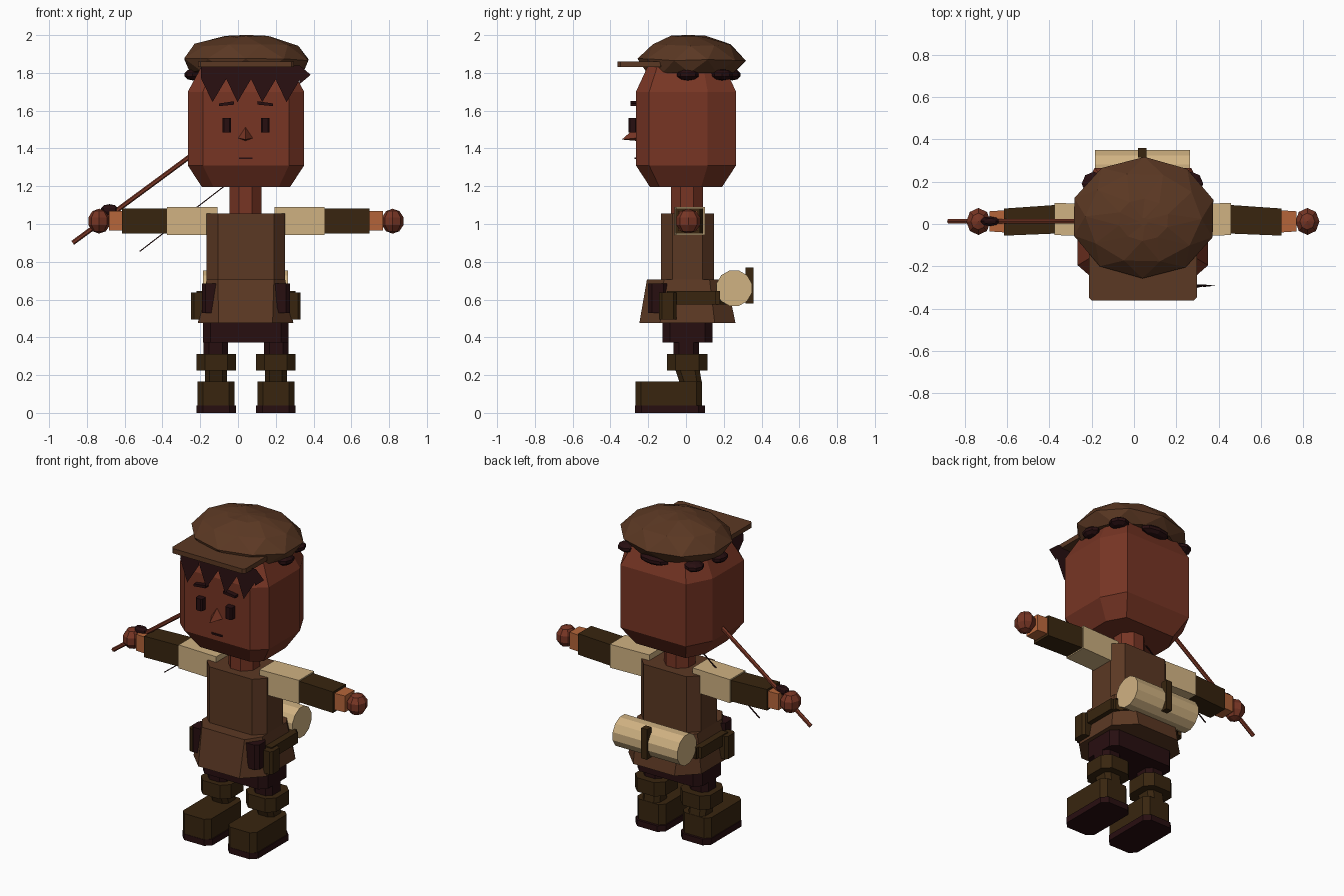
import bpy, bmesh, math, random
from mathutils import Vector

if "Cube" in bpy.data.objects:
    bpy.data.objects.remove(bpy.data.objects["Cube"])

random.seed(4)
CX = 0.042  # body centre line


def mat(name, hexcol):
    m = bpy.data.materials.new(name)
    lin = [((int(hexcol[i:i + 2], 16) / 255 + 0.055) / 1.055) ** 2.4 for i in (0, 2, 4)]
    m.diffuse_color = (*lin, 1)
    m.use_nodes = True
    m.node_tree.nodes["Principled BSDF"].inputs["Base Color"].default_value = m.diffuse_color
    return m


SKIN = mat("skin", "773524")
COAT = mat("coat_brown", "5B3823")
DARK = mat("dark_leather", "38250F")
TAN = mat("tan_cloth", "D0B282")
WRIST = mat("wrist_orange", "B5653A")
MAROON = mat("dark_maroon", "270E10")


def finish(name, bm, m):
    bmesh.ops.recalc_face_normals(bm, faces=bm.faces)
    me = bpy.data.meshes.new(name)
    bm.to_mesh(me)
    bm.free()
    me.materials.append(m)
    ob = bpy.data.objects.new(name, me)
    bpy.context.collection.objects.link(ob)
    return ob


def loft(name, rings, m):
    """Skin a stack of equal-sized point rings and cap both ends."""
    bm = bmesh.new()
    vs = [[bm.verts.new(p) for p in r] for r in rings]
    n = len(vs[0])
    for a, b in zip(vs, vs[1:]):
        for i in range(n):
            bm.faces.new((a[i], a[(i + 1) % n], b[(i + 1) % n], b[i]))
    bm.faces.new(vs[0])
    bm.faces.new(vs[-1])
    return finish(name, bm, m)


def octo(x0, x1, y0, y1, z, cx, cf, cb=None):
    """Rectangle ring with cut corners; cf / cb are front and back cuts."""
    cb = cf if cb is None else cb
    return [(x0 + cx, y0, z), (x1 - cx, y0, z), (x1, y0 + cf, z), (x1, y1 - cb, z),
            (x1 - cx, y1, z), (x0 + cx, y1, z), (x0, y1 - cb, z), (x0, y0 + cf, z)]


def block(name, x0, x1, y0, y1, z0, z1, m, cut=0.0):
    if cut:
        return loft(name, [octo(x0, x1, y0, y1, z, cut, cut) for z in (z0, z1)], m)
    return loft(name, [[(x0, y0, z), (x1, y0, z), (x1, y1, z), (x0, y1, z)] for z in (z0, z1)], m)


def tube(name, a, b, r, n, m):
    a, b = Vector(a), Vector(b)
    q = (b - a).to_track_quat('Z', 'Y')
    ring = [q @ Vector((r * math.cos(t), r * math.sin(t), 0))
            for t in (math.tau * (i + 0.5) / n for i in range(n))]
    return loft(name, [[p + c for p in ring] for c in (a, b)], m)


def ball(name, c, r, m, u=8, v=5):
    bm = bmesh.new()
    bmesh.ops.create_uvsphere(bm, u_segments=u, v_segments=v, radius=1)
    for p in bm.verts:
        p.co = [c[i] + p.co[i] * r[i] for i in range(3)]
    return finish(name, bm, m)


def span(s, a, b):
    """Distances from the centre line turned into an ordered x range on side s."""
    return sorted((CX + s * a, CX + s * b))


# Head and neck
loft("head", [octo(-0.19, 0.275, -0.19, 0.19, 1.195, 0.06, 0.05, 0.11),
              octo(-0.266, 0.35, -0.265, 0.265, 1.31, 0.08, 0.07, 0.15),
              octo(-0.266, 0.35, -0.265, 0.265, 1.70, 0.08, 0.07, 0.15),
              octo(-0.19, 0.275, -0.20, 0.20, 1.84, 0.06, 0.05, 0.11)], SKIN)
block("neck", -0.045, 0.125, -0.08, 0.09, 1.03, 1.22, SKIN, 0.05)

# Face
for s in (-1, 1):
    x0, x1 = span(s, 0.08, 0.125)
    block("eye", x0, x1, -0.305, -0.26, 1.485, 1.56, MAROON, 0.008)
    xi, xo = CX + s * 0.062, CX + s * 0.143
    brow = [(xi, 1.632), (xo, 1.624), (xo, 1.638), (xi, 1.650)]
    loft("eyebrow", [[(x, y, z) for x, z in brow] for y in (-0.295, -0.26)], MAROON)
block("mouth", 0.005, 0.078, -0.272, -0.26, 1.343, 1.353, MAROON)
bm = bmesh.new()
tip = bm.verts.new((0.04, -0.34, 1.447))
base = [bm.verts.new((x, -0.262, z)) for x, z in ((0.04, 1.515), (0.0, 1.455), (0.04, 1.44), (0.08, 1.455))]
for i in range(4):
    bm.faces.new((tip, base[i], base[(i + 1) % 4]))
bm.faces.new(base)
finish("nose", bm, SKIN)

# Jagged fringe: thin sheet leaning outward, plus tufts below the cap
bm = bmesh.new()
edge = [-0.195, -0.063, 0.068, 0.197, 0.325]
for i, x in enumerate(edge):
    w = 0.131 if i < 4 else 0.0
    pts = [(x, 1.84), (x + w, 1.84), (x + w, 1.765), (x + 0.06, 1.645), (x, 1.77)]
    if i == 4:
        pts = [(x, 1.84), (x + 0.06, 1.79), (x, 1.74)]
    bm.faces.new([bm.verts.new((a, -0.285 - 0.13 * (1.84 - z), z)) for a, z in pts])
bmesh.ops.solidify(bm, geom=bm.faces[:], thickness=0.004)
finish("hair_fringe", bm, MAROON)
for c, r in (((-0.24, 0.01), (0.045, 0.06)), ((0.325, 0.01), (0.045, 0.06)),
             ((0.05, 0.245), (0.10, 0.045)), ((-0.19, 0.19), (0.06, 0.06)), ((0.27, 0.19), (0.06, 0.06))):
    ball("hair_tuft", (*c, 1.79), (*r, 0.03), MAROON)

# Cap: irregular faceted crown and a flat peak
rings = []
for z, rx, ry, yc in ((1.805, 0.30, 0.245, 0.02), (1.87, 0.345, 0.287, 0.03),
                      (1.948, 0.275, 0.215, 0.03), (1.99, 0.12, 0.10, 0.02), (2.0, 0.02, 0.02, 0.01)):
    k = len(rings) * 0.3
    rings.append([(0.045 + rx * math.cos(t), yc + ry * math.sin(t),
                   min(2.0, z + random.uniform(-0.008, 0.008)) if z < 2 else z)
                  for t in (math.tau * i / 10 + k for i in range(10))])
cap = loft("cap_crown", rings, COAT)
bm = bmesh.new()
bm.from_mesh(cap.data)
bmesh.ops.triangulate(bm, faces=[f for f in bm.faces if len(f.verts) == 4])
bm.to_mesh(cap.data)
bm.free()
block("cap_peak", -0.213, 0.297, -0.362, -0.12, 1.83, 1.86, COAT, 0.015)

# Coat
block("coat_body", -0.166, 0.25, -0.132, 0.148, 0.60, 1.055, COAT, 0.06)
loft("coat_skirt", [octo(-0.213, 0.293, -0.247, 0.262, 0.475, 0.11, 0.11),
                    octo(-0.166, 0.25, -0.207, 0.215, 0.705, 0.06, 0.09)], COAT)

# Belt with side bags and front pouches
block("belt_back", -0.20, 0.285, 0.10, 0.235, 0.575, 0.645, DARK, 0.08)
for s in (-1, 1):
    x0, x1 = span(s, 0.19, 0.262)
    block("belt_side", x0, x1, -0.10, 0.16, 0.575, 0.645, DARK)
    x0, x1 = span(s, 0.215, 0.29)
    block("side_bag", x0, x1, -0.142, -0.05, 0.495, 0.638, DARK, 0.015)
    x0, x1 = span(s, 0.135, 0.233)
    block("front_pouch", x0, x1, -0.20, -0.10, 0.53, 0.685, MAROON, 0.02)

# Bedroll with strap
tube("bedroll", (-0.185, 0.255, 0.66), (0.265, 0.255, 0.66), 0.097, 12, TAN)
block("bedroll_strap", 0.02, 0.06, 0.315, 0.358, 0.58, 0.77, DARK)

# Trousers
block("trousers", -0.185, 0.267, -0.125, 0.14, 0.372, 0.50, MAROON, 0.04)

for s in (-1, 1):
    # Leg, boot and sole
    x0, x1 = span(s, 0.095, 0.225)
    block("trouser_leg", x0, x1, -0.067, 0.07, 0.30, 0.38, MAROON, 0.03)
    x0, x1 = span(s, 0.053, 0.262)
    block("boot_cuff", x0, x1, -0.10, 0.115, 0.225, 0.312, DARK, 0.045)
    x0, x1 = span(s, 0.10, 0.217)
    loft("boot_shaft", [octo(x0, x1, -0.03, 0.085, 0.15, 0.025, 0.025),
                        octo(x0, x1, -0.06, 0.07, 0.24, 0.025, 0.025)], DARK)
    x0, x1 = span(s, 0.06, 0.257)
    block("boot_foot", x0, x1, -0.268, 0.085, 0.035, 0.165, DARK, 0.03)
    x0, x1 = span(s, 0.053, 0.262)
    block("boot_sole", x0, x1, -0.27, 0.10, 0.0, 0.038, MAROON, 0.035)

    # Arm sections from shoulder to hand: (name, start, end, y range, z range, colour)
    for name, a, b, ya, yb, z0, z1, m in (
            ("shirt_sleeve", 0.15, 0.417, (-0.062, 0.09), (-0.052, 0.10), 0.943, 1.09, TAN),
            ("leather_cuff", 0.41, 0.655, (-0.045, 0.09), (-0.055, 0.073), 0.95, 1.082, DARK),
            ("wrist", 0.65, 0.725, (-0.04, 0.065), (-0.035, 0.06), 0.965, 1.068, WRIST)):
        loft(name, [[(CX + s * x, y[0], z0), (CX + s * x, y[1], z0), (CX + s * x, y[1], z1),
                     (CX + s * x, y[0], z1)] for x, y in ((a, ya), (b, yb))], m)
    ball("hand", (CX + s * 0.777, 0.012, 1.015), (0.06, 0.067, 0.066), SKIN)

# Staff held in one hand, its grip and the trailing cord
tube("staff", (-0.875, 0.013, 0.90), (-0.22, 0.013, 1.383), 0.0125, 6, SKIN)
ball("staff_grip", (-0.68, 0.013, 1.075), (0.048, 0.024, 0.03), MAROON)
tube("cord", (-0.52, 0.013, 0.855), (-0.06, 0.013, 1.21), 0.004, 4, MAROON)
